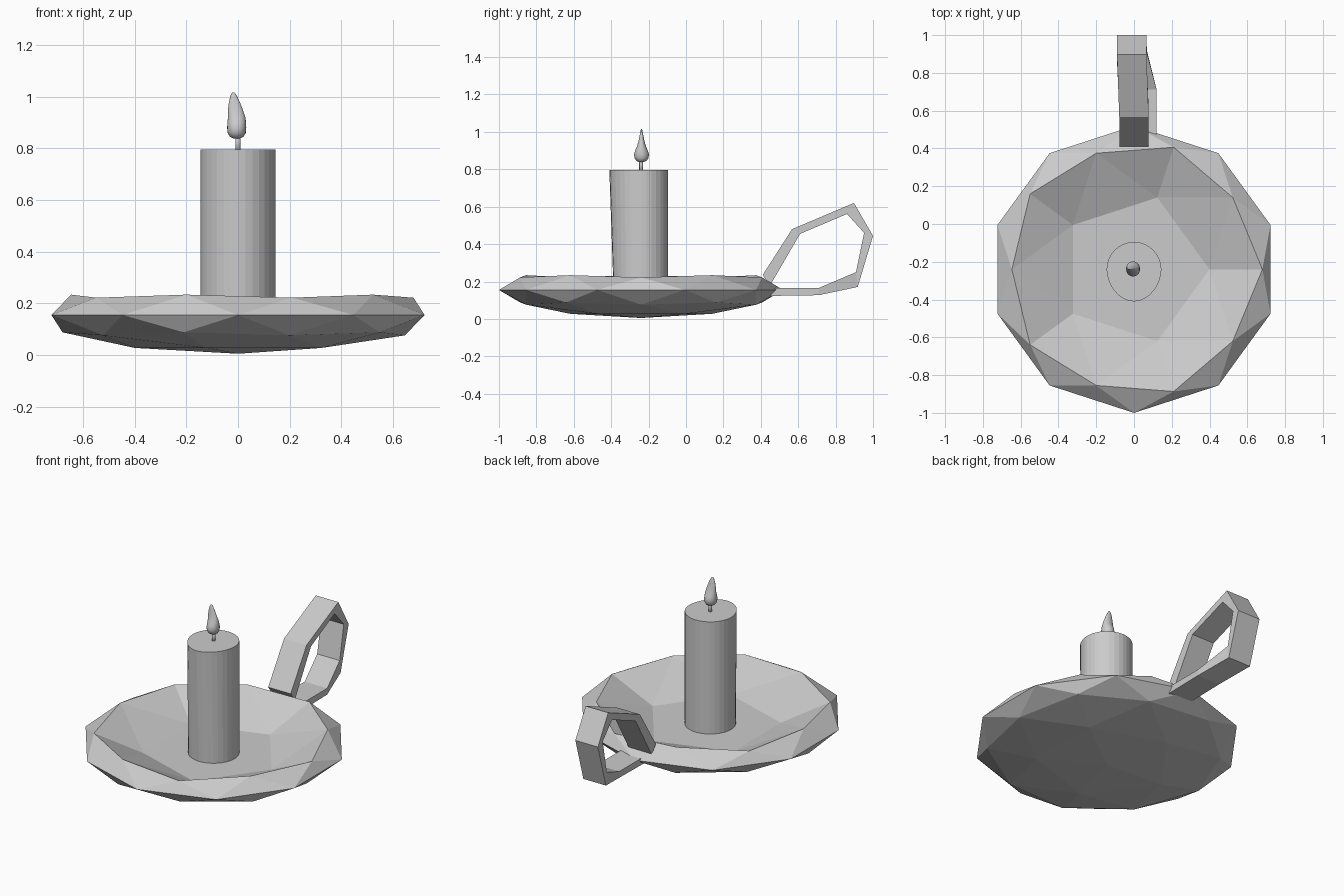
import bpy, bmesh, math
from mathutils import Vector

if "Cube" in bpy.data.objects:
    bpy.data.objects.remove(bpy.data.objects["Cube"])

CY = -0.24  # axis of dish and candle


def finish(bm, name, smooth=False):
    bmesh.ops.recalc_face_normals(bm, faces=bm.faces)
    mesh = bpy.data.meshes.new(name)
    bm.to_mesh(mesh)
    bm.free()
    for p in mesh.polygons:
        p.use_smooth = smooth
    obj = bpy.data.objects.new(name, mesh)
    bpy.context.collection.objects.link(obj)
    return obj


def loft(bm, rings, closed_ends=True):
    loops = [[bm.verts.new(p) for p in ring] for ring in rings]
    for a, b in zip(loops, loops[1:]):
        n = len(a)
        for i in range(n):
            j = (i + 1) % n
            bm.faces.new((a[i], a[j], b[j], b[i]))
    if closed_ends:
        bm.faces.new(loops[0])
        bm.faces.new(loops[-1])


def ellipse(cx, cy, z, rx, ry, n):
    return [(cx + rx * math.cos(2 * math.pi * i / n),
             cy + ry * math.sin(2 * math.pi * i / n), z) for i in range(n)]


# Dish: squashed icosphere with its crown pushed down to form the floor
bm = bmesh.new()
bmesh.ops.create_icosphere(bm, subdivisions=2, radius=1)
for v in bm.verts:
    z = 0.095 if v.co.z > 0.7 else 0.155 + 0.15 * v.co.z
    v.co = Vector((v.co.x * 0.76, CY + v.co.y * 0.76, z))
finish(bm, "dish")

# Candle: cylinder with the front of its top edge sagging outward
bm = bmesh.new()
base = ellipse(0, CY, 0.085, 0.145, 0.145, 32)
top = []
for x, y, _ in ellipse(0, CY, 0, 0.145, 0.145, 32):
    front = max(0, (CY - y) / 0.145)
    top.append((x, y - 0.025 * front ** 2, 0.797))
loft(bm, [base, top])
finish(bm, "candle")

# Wick
bm = bmesh.new()
loft(bm, [ellipse(0, CY, 0.78, 0.01, 0.01, 12), ellipse(0, CY, 0.86, 0.01, 0.01, 12)])
finish(bm, "wick", True)

# Flame: z, x centre, x radius, y radius
profile = [(0.838, -0.005, 0.012, 0.012), (0.845, -0.005, 0.026, 0.027),
           (0.86, -0.005, 0.035, 0.037), (0.88, -0.005, 0.037, 0.040),
           (0.90, -0.005, 0.036, 0.034), (0.92, -0.005, 0.034, 0.025),
           (0.95, -0.010, 0.029, 0.016), (0.98, -0.014, 0.021, 0.010),
           (1.005, -0.017, 0.012, 0.006), (1.016, -0.018, 0.005, 0.002)]
bm = bmesh.new()
loft(bm, [ellipse(cx, CY + 0.002, z, rx, ry, 20) for z, cx, rx, ry in profile])
finish(bm, "flame", True)

# Handle: angular strap; outer (y, z), inner (y, z), x centre
path = [((0.41, 0.235), (0.45, 0.18), 0.0),
        ((0.567, 0.48), (0.61, 0.455), 0.0),
        ((0.898, 0.62), (0.861, 0.561), -0.012),
        ((1.0, 0.444), (0.952, 0.46), -0.012),
        ((0.918, 0.171), (0.909, 0.25), -0.01),
        ((0.71, 0.127), (0.711, 0.166), 0.042),
        ((0.45, 0.123), (0.45, 0.166), 0.042)]
W = 0.078
bm = bmesh.new()
loft(bm, [[(c - W, *o), (c + W, *o), (c + W, *i), (c - W, *i)] for o, i, c in path])
finish(bm, "handle")
